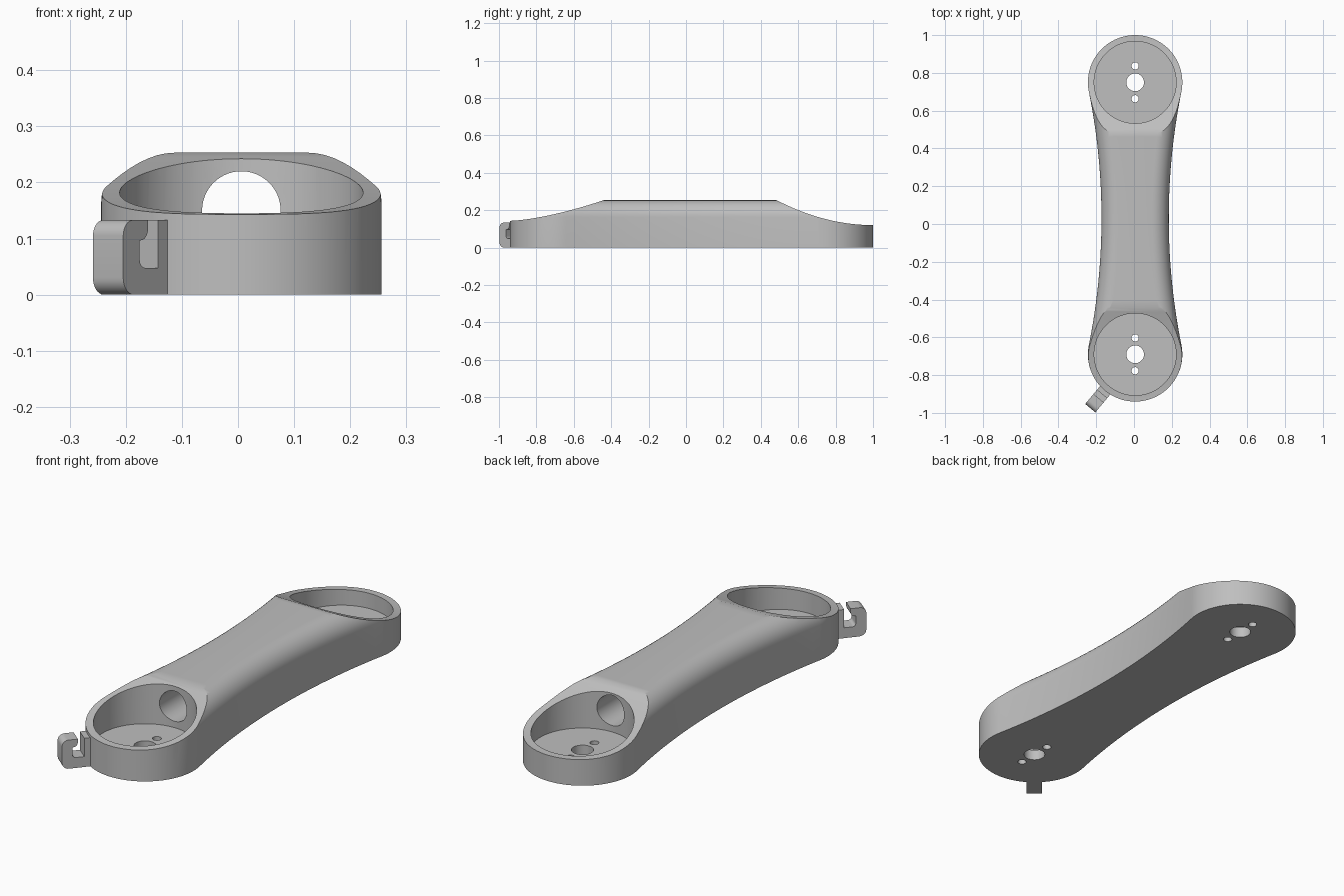
import bpy, bmesh
from math import sin, cos, asin, pi, radians
from mathutils import Vector, Matrix

cube = bpy.data.objects.get("Cube")
if cube:
    bpy.data.objects.remove(cube, do_unlink=True)

CX, BACK_Y, FRONT_Y = 0.006, 0.75, -0.69
END_R, WAIST, TOP, FILLET = 0.25, 0.178, 0.253, 0.09

grey = bpy.data.materials.new("plain_grey")
grey.use_nodes = True
grey.diffuse_color = (0.52, 0.52, 0.52, 1)
grey.node_tree.nodes["Principled BSDF"].inputs["Base Color"].default_value = grey.diffuse_color


def finish(bm, name):
    bmesh.ops.recalc_face_normals(bm, faces=bm.faces[:])
    mesh = bpy.data.meshes.new(name)
    bm.to_mesh(mesh)
    bm.free()
    mesh.materials.append(grey)
    obj = bpy.data.objects.new(name, mesh)
    bpy.context.collection.objects.link(obj)
    return obj


def loft(name, rings):
    """Skin a stack of equal closed rings and cap both ends."""
    bm = bmesh.new()
    loops = [[bm.verts.new(p) for p in ring] for ring in rings]
    for a, b in zip(loops, loops[1:]):
        for i in range(len(a)):
            bm.faces.new((a[i - 1], a[i], b[i], b[i - 1]))
    bm.faces.new(loops[0])
    bm.faces.new(loops[-1])
    return finish(bm, name)


def cylinder(name, radius, start, end, segments=64):
    start, end = Vector(start), Vector(end)
    axis = end - start
    bm = bmesh.new()
    turn = axis.to_track_quat('Z', 'Y').to_matrix().to_4x4()
    bmesh.ops.create_cone(bm, cap_ends=True, segments=segments, radius1=radius, radius2=radius,
                          depth=axis.length, matrix=Matrix.Translation((start + end) / 2) @ turn)
    return finish(bm, name)


def arc(cx, cy, r, a0, a1, n):
    """Points on an arc, angles in degrees."""
    steps = [radians(a0 + (a1 - a0) * i / n) for i in range(n + 1)]
    return [(cx + r * cos(a), cy + r * sin(a)) for a in steps]


def cut(target, cutter):
    cutter.hide_render = True
    mod = target.modifiers.new("cut", 'BOOLEAN')
    mod.operation, mod.solver, mod.object = 'DIFFERENCE', 'EXACT', cutter
    bpy.context.view_layer.objects.active = target
    bpy.ops.object.modifier_apply(modifier=mod.name)
    bpy.data.objects.remove(cutter, do_unlink=True)


def smooth(obj):
    bpy.ops.object.select_all(action='DESELECT')
    obj.select_set(True)
    bpy.context.view_layer.objects.active = obj
    bpy.ops.object.shade_smooth_by_angle(angle=radians(30))


# Outline: two round ends joined by tangent concave waists
mid = (BACK_Y + FRONT_Y) / 2
half = (BACK_Y - FRONT_Y) / 2
waist_r = (WAIST ** 2 + half ** 2 - END_R ** 2) / (2 * (END_R - WAIST))
tilt = asin(half / (waist_r + END_R)) * 180 / pi
side = WAIST + waist_r


def outline(inset):
    e, w = END_R - inset, waist_r + inset
    return (arc(CX, BACK_Y, e, -tilt, 180 + tilt, 64)[:-1]
            + arc(CX - side, mid, w, tilt, -tilt, 32)[:-1]
            + arc(CX, FRONT_Y, e, 180 - tilt, 360 + tilt, 64)[:-1]
            + arc(CX + side, mid, w, 180 + tilt, 180 - tilt, 32)[:-1])


# Arm body with a rounded upper edge
rings = [[(x, y, 0) for x, y in outline(0)]]
for i in range(11):
    t = i / 10 * pi / 2
    z = TOP - FILLET + FILLET * sin(t)
    rings.append([(x, y, z) for x, y in outline(FILLET * (1 - cos(t)))])
body = loft("arm_body", rings)


# Scooped slopes over both ends
def slope_cutter(name, tip, reach, low, power):
    ts = [1.12 * i / 20 for i in range(21)]
    pts = [(tip + reach * t, low + (TOP - low) * t ** power) for t in ts]
    out = tip - reach * 0.3
    pts = [(out, low)] + pts + [(pts[-1][0], 0.5), (out, 0.5)]
    return loft(name, [[(x, y, z) for y, z in pts] for x in (-0.5, 0.5)])


cut(body, slope_cutter("front_slope", FRONT_Y - END_R, 0.5, 0.143, 1.5))
cut(body, slope_cutter("back_slope", BACK_Y + END_R, -0.515, 0.12, 2))

# Round pockets with a shaft hole and two screw holes each
for y in (FRONT_Y, BACK_Y):
    cut(body, cylinder("pocket", 0.217, (CX, y, 0.05), (CX, y, 0.5), 96))
    for offset, r in ((0, 0.047), (0.087, 0.019), (-0.087, 0.019)):
        cut(body, cylinder("hole", r, (CX, y + offset, -0.1), (CX, y + offset, 0.1), 32))

# Tunnel joining the pockets
cut(body, cylinder("tunnel", 0.07, (CX, FRONT_Y, 0.15), (CX, BACK_Y, 0.15)))
smooth(body)

# Cable hook on the front right of the rim
profile = ([(0.24, 0)] + arc(0.341, 0.03, 0.03, -90, 0, 8) + arc(0.343, 0.105, 0.028, 0, 90, 8)
           + [(0.302, 0.133)] + arc(0.322, 0.117, 0.02, 180, 270, 6)
           + [(0.325, 0.097)] + arc(0.311, 0.062, 0.014, 0, -90, 6)
           + [(0.274, 0.048), (0.274, 0.133), (0.24, 0.133)])
out = Vector((-0.64, -0.768, 0)).normalized()
across = Vector((-out.y, out.x, 0))
centre = Vector((CX, FRONT_Y, 0))
hook = loft("cable_hook", [[centre + out * r + across * w + Vector((0, 0, z)) for r, z in profile]
                           for w in (-0.035, 0.035)])
smooth(hook)
